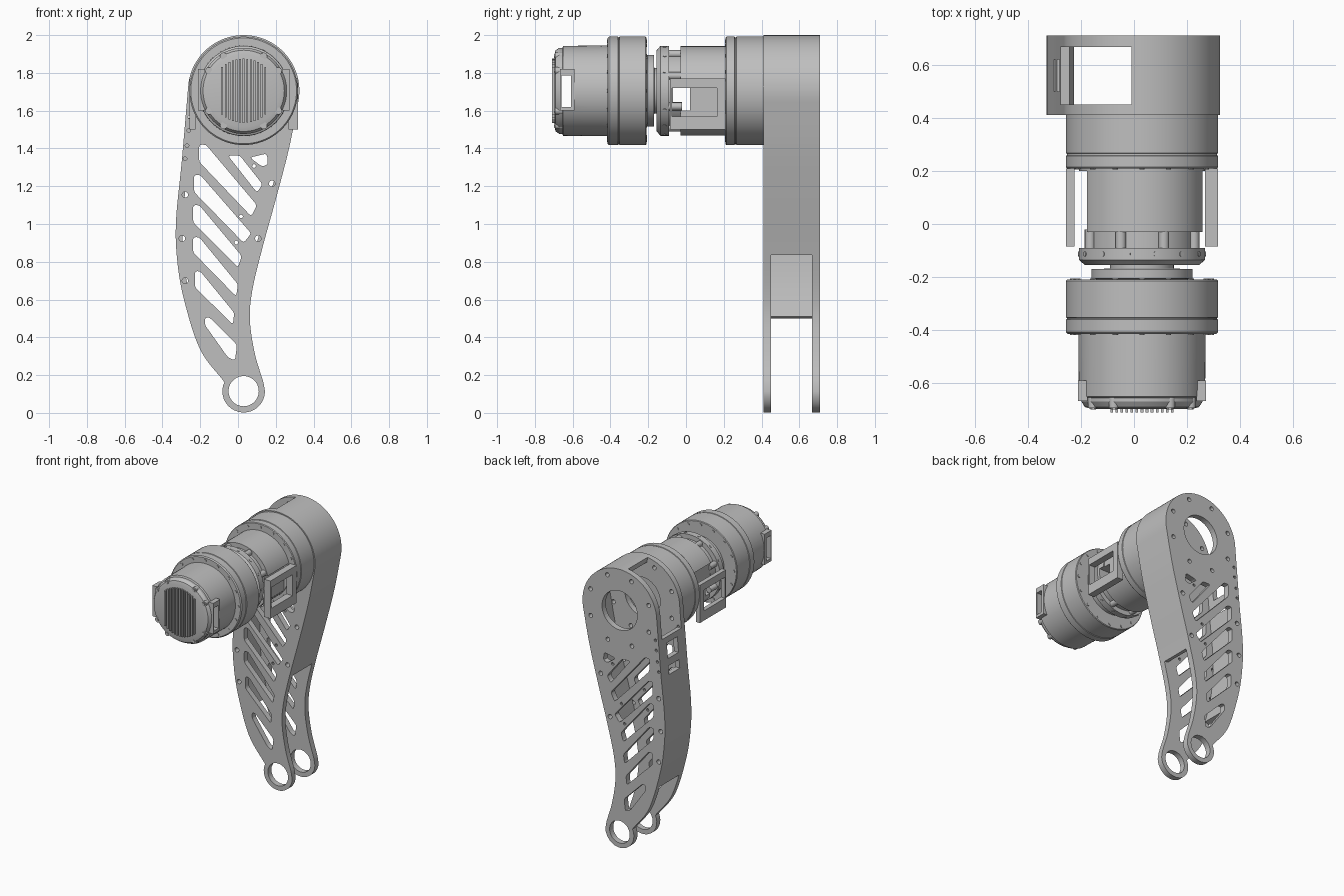
import bpy
import bmesh
from math import sin, cos, pi, radians, hypot
from mathutils import Matrix, Vector

default_cube = bpy.data.objects.get("Cube")
if default_cube:
    bpy.data.objects.remove(default_cube, do_unlink=True)

grey = bpy.data.materials.new("machined grey")
grey.use_nodes = True
COLOUR = (0.52, 0.52, 0.52, 1)
grey.diffuse_color = COLOUR
grey.node_tree.nodes["Principled BSDF"].inputs["Base Color"].default_value = COLOUR

AX, AZ = 0.03, 1.705      # motor axis
FRONT, BACK = 0.41, 0.71  # depth of the leg


def circle(x, z, r, n=16, start=0, end=360):
    """Points on an arc; the end point is left out for a full turn."""
    steps = n if end - start == 360 else n - 1
    return [(x + r * cos(radians(start + (end - start) * i / steps)),
             z + r * sin(radians(start + (end - start) * i / steps))) for i in range(n)]


def rect(x0, x1, z0, z1):
    return [(x0, z0), (x1, z0), (x1, z1), (x0, z1)]


def prism(bm, points, y0, y1):
    """Extrude an x-z outline along y."""
    a = [bm.verts.new((x, y0, z)) for x, z in points]
    b = [bm.verts.new((x, y1, z)) for x, z in points]
    bm.faces.new(a)
    bm.faces.new(b[::-1])
    for i in range(len(a)):
        j = (i + 1) % len(a)
        bm.faces.new((a[i], b[i], b[j], a[j]))


def lathe(bm, profile, n=72):
    """Turn (radius, y) pairs around the motor axis."""
    rings = [[bm.verts.new((x, y, z)) for x, z in circle(AX, AZ, r, n)] for r, y in profile]
    bm.faces.new(rings[0])
    bm.faces.new(rings[-1][::-1])
    for a, b in zip(rings, rings[1:]):
        for i in range(n):
            j = (i + 1) % n
            bm.faces.new((a[i], b[i], b[j], a[j]))


def finish(name, bm, smooth=True):
    bmesh.ops.recalc_face_normals(bm, faces=bm.faces)
    mesh = bpy.data.meshes.new(name)
    bm.to_mesh(mesh)
    bm.free()
    mesh.materials.append(grey)
    obj = bpy.data.objects.new(name, mesh)
    bpy.context.collection.objects.link(obj)
    if smooth:
        shade(obj)
    return obj


def shade(obj):
    bpy.ops.object.select_all(action='DESELECT')
    obj.select_set(True)
    bpy.context.view_layer.objects.active = obj
    bpy.ops.object.shade_smooth_by_angle(angle=radians(30))


def cut(obj, bm):
    """Subtract the closed shapes in bm from obj."""
    cutter = finish("cutter", bm, False)
    cutter.hide_render = True
    mod = obj.modifiers.new("cut", 'BOOLEAN')
    mod.object, mod.operation, mod.solver = cutter, 'DIFFERENCE', 'EXACT'
    bpy.ops.object.select_all(action='DESELECT')
    bpy.context.view_layer.objects.active = obj
    obj.select_set(True)
    bpy.ops.object.modifier_apply(modifier=mod.name)
    bpy.data.objects.remove(cutter, do_unlink=True)
    shade(obj)


def spline(points, n=8):
    """Smooth path through the inner points."""
    out = []
    for p0, p1, p2, p3 in zip(points, points[1:], points[2:], points[3:]):
        for i in range(n):
            t = i / n
            out.append(tuple(0.5 * (2 * b + (c - a) * t + (2 * a - 5 * b + 4 * c - d) * t * t
                                    + (3 * b - a - 3 * c + d) * t ** 3)
                             for a, b, c, d in zip(p0, p1, p2, p3)))
    return out + [points[-2]]


def rounded(points, r=0.014):
    """Cut each corner of a polygon with a short arc of three points."""
    out = []
    for i, p in enumerate(points):
        p = Vector(p)
        a, b = Vector(points[i - 1]) - p, Vector(points[(i + 1) % len(points)]) - p
        a, b = (v.normalized() * min(r, v.length * 0.4) for v in (a, b))
        out += [tuple(p + a), tuple(p + (a + b) * 0.25), tuple(p + b)]
    return out


# Leg outline: head arc, curved right edge, foot arc, curved left edge
head = circle(AX, AZ, 0.295, 48, 172, -12)
right_edge = spline([head[-2], head[-1], (0.27, 1.4), (0.2, 1.13), (0.127, 0.865),
                     (0.076, 0.65), (0.063, 0.49), (0.09, 0.31), (0.135, 0.16), (0.14, 0.11)])
foot = circle(AX, 0.115, 0.113, 20, 10, -205)
left_edge = spline([foot[-2], foot[-1], (-0.2, 0.335), (-0.286, 0.6), (-0.322, 0.81),
                    (-0.328, 1.02), (-0.297, 1.34), head[0], head[1]])
outline = head + right_edge[1:] + foot[1:-1] + left_edge[:-1]

# Diagonal lightening slots
slots = [
    [(-.206, 1.42), (-.17, 1.42), (.10, 1.10), (.07, 1.04), (-.206, 1.33)],
    [(-.233, 1.26), (-.2, 1.26), (.07, .95), (.03, .90), (-.233, 1.17)],
    [(-.238, 1.10), (-.205, 1.10), (.02, .83), (0, .77), (-.238, 1.01)],
    [(-.238, .93), (-.205, .93), (0, .68), (-.01, .617), (-.238, .85)],
    [(-.228, .75), (-.2, .75), (-.02, .53), (-.027, .468), (-.228, .665)],
    [(-.175, .505), (-.15, .505), (-.005, .36), (-.016, .278), (-.053, .293), (-.175, .465)],
    [(-.053, 1.362), (.01, 1.362), (.13, 1.21), (.10, 1.167)],
    [(.063, 1.352), (.153, 1.373), (.159, 1.315), (.127, 1.304)],
]
bolts = [(-.28, 1.155), (-.296, .923), (-.28, .7), (.106, .923), (.18, 1.214)]
pins = [(-.254, 1.566), (-.26, 1.495), (-.27, 1.415), (-.28, 1.345),
        (.085, 1.307), (.016, 1.04), (-.01, .902)]

for name, y0, y1 in (("front_leg_plate", FRONT, 0.45), ("back_leg_plate", 0.668, BACK)):
    bm = bmesh.new()
    prism(bm, outline, y0, y1)
    plate = finish(name, bm)
    bm = bmesh.new()
    shapes = [rounded(s) for s in slots]
    shapes += [circle(x, z, 0.016) for x, z in bolts] + [circle(x, z, 0.01, 10) for x, z in pins]
    shapes += [circle(x, z, 0.015) for x, z in circle(AX, AZ, 0.25, 8, 22, 382)]
    shapes += [circle(AX, AZ, 0.14, 48), circle(AX, 0.115, 0.08, 40)]
    for s in shapes:
        prism(bm, s, y0 - 0.05, y1 + 0.05)
    cut(plate, bm)


def wall(name, path, thick=0.035):
    """Strip that follows part of the outline between the plates."""
    inner = []
    for i, (x, z) in enumerate(path):
        a, b = path[max(i - 1, 0)], path[min(i + 1, len(path) - 1)]
        dx, dz = b[0] - a[0], b[1] - a[1]
        k = thick / hypot(dx, dz)
        inner.append((x + dz * k, z - dx * k))
    bm = bmesh.new()
    prism(bm, path + inner[::-1], 0.45, 0.668)
    return finish(name, bm)


wall("right_wall", [p for p in head if p[0] > -0.02 and p[1] > AZ]
     + [p for p in head if p[1] <= AZ and p[0] > AX]
     + [p for p in right_edge[1:] if p[1] > 0.81])
left_wall = wall("left_wall", [p for p in left_edge if 0.5 < p[1] < 1.58])
bm = bmesh.new()
prism(bm, rect(-0.4, -0.2, 1.41, 1.52), 0.5, 0.62)
prism(bm, rect(-0.4, -0.2, 1.3, 1.36), 0.5, 0.62)
cut(left_wall, bm)

# Front motor housing with a side slot through it
bm = bmesh.new()
lathe(bm, [(0.19, -0.697), (0.215, -0.69), (0.228, -0.67), (0.228, -0.655), (0.238, -0.65),
           (0.24, -0.415), (0.28, -0.415), (0.287, -0.408), (0.287, -0.36), (0.283, -0.358),
           (0.283, -0.354), (0.287, -0.352), (0.287, -0.215), (0.283, -0.21)])
front_motor = finish("front_motor", bm)
bm = bmesh.new()
prism(bm, rect(-0.4, 0.4, 1.62, 1.785), -0.66, -0.61)
cut(front_motor, bm)

# Rear motor: end ring, recessed gap, body and mounting flange
bm = bmesh.new()
lathe(bm, [(0.215, -0.155), (0.238, -0.135), (0.238, -0.09), (0.205, -0.09), (0.205, -0.03),
           (0.237, -0.03), (0.237, 0.21), (0.283, 0.21), (0.287, 0.215), (0.287, 0.257),
           (0.283, 0.259), (0.283, 0.265), (0.287, 0.267), (0.287, FRONT)])
rear_motor = finish("rear_motor", bm)
bm = bmesh.new()
prism(bm, rect(-0.4, 0.4, 1.6, 1.72), -0.07, 0.02)
cut(rear_motor, bm)
bm = bmesh.new()
prism(bm, rect(-0.4, -0.17, 1.48, 1.82), -0.03, 0.2)
prism(bm, rect(0.225, 0.4, 1.53, 1.77), -0.03, 0.2)
cut(rear_motor, bm)

# Output disc between the motors
bm = bmesh.new()
lathe(bm, [(0.11, -0.22), (0.19, -0.205), (0.19, -0.17), (0.12, -0.168), (0.12, -0.15)])
finish("output_disc", bm)

# Window frames on both sides of each motor
for name, x0, x1, z0, z1, y0, y1, window in (
        ("left_connector_frame", 0.268, 0.317, 1.5, 1.77, -0.085, 0.21, (1.57, 1.72, -0.075, 0.165)),
        ("right_connector_frame", -0.257, -0.225, 1.5, 1.77, -0.085, 0.21, (1.57, 1.72, -0.075, 0.165)),
        ("left_slot_frame", 0.235, 0.272, 1.6, 1.82, -0.668, -0.59, (1.62, 1.785, -0.66, -0.61)),
        ("right_slot_frame", -0.212, -0.175, 1.6, 1.82, -0.668, -0.59, (1.62, 1.785, -0.66, -0.61))):
    bm = bmesh.new()
    prism(bm, rect(x0, x1, z0, z1), y0, y1)
    frame = finish(name, bm)
    bm = bmesh.new()
    prism(bm, rect(x0 - 0.1, x1 + 0.1, *window[:2]), *window[2:])
    cut(frame, bm)

# Cooling fins on the cap, shortened towards the sides
bm = bmesh.new()
for i in range(-6, 7):
    x, half = i * 0.019, (0.17 ** 2 - (i * 0.019) ** 2) ** 0.5
    prism(bm, rect(AX + x - 0.005, AX + x + 0.005, AZ - half, AZ + half), -0.71, -0.69)
finish("cooling_fins", bm)

# Cap screws in pairs per quadrant
bm = bmesh.new()
for k in range(4):
    for angle in (30, 60):
        a = radians(angle + 90 * k)
        x, z = AX + 0.212 * cos(a), AZ + 0.212 * sin(a)
        prism(bm, circle(x, z, 0.019), -0.694, -0.65)
        prism(bm, circle(x, z, 0.011, 6), -0.7, -0.69)
finish("cap_screws", bm)

# Flange bolts, spacer posts and radial screws on the end ring
bm = bmesh.new()
for x, z in circle(AX, AZ, 0.262, 16):
    for y in (-0.415, -0.21, 0.21):
        prism(bm, circle(x, z, 0.01, 10), y - 0.004, y + 0.004)
finish("flange_bolts", bm)
bm = bmesh.new()
for x, z in circle(AX, AZ, 0.212, 8, 22, 382):
    prism(bm, circle(x, z, 0.02), -0.1, -0.02)
for i in range(14):
    a = 2 * pi * i / 14
    spot = Matrix.Translation((AX + 0.236 * cos(a), -0.113, AZ + 0.236 * sin(a)))
    bmesh.ops.create_cone(bm, cap_ends=True, segments=10, radius1=0.01, radius2=0.01, depth=0.01,
                          matrix=spot @ Matrix.Rotation(pi / 2 - a, 4, 'Y'))
finish("ring_posts_and_screws", bm)
